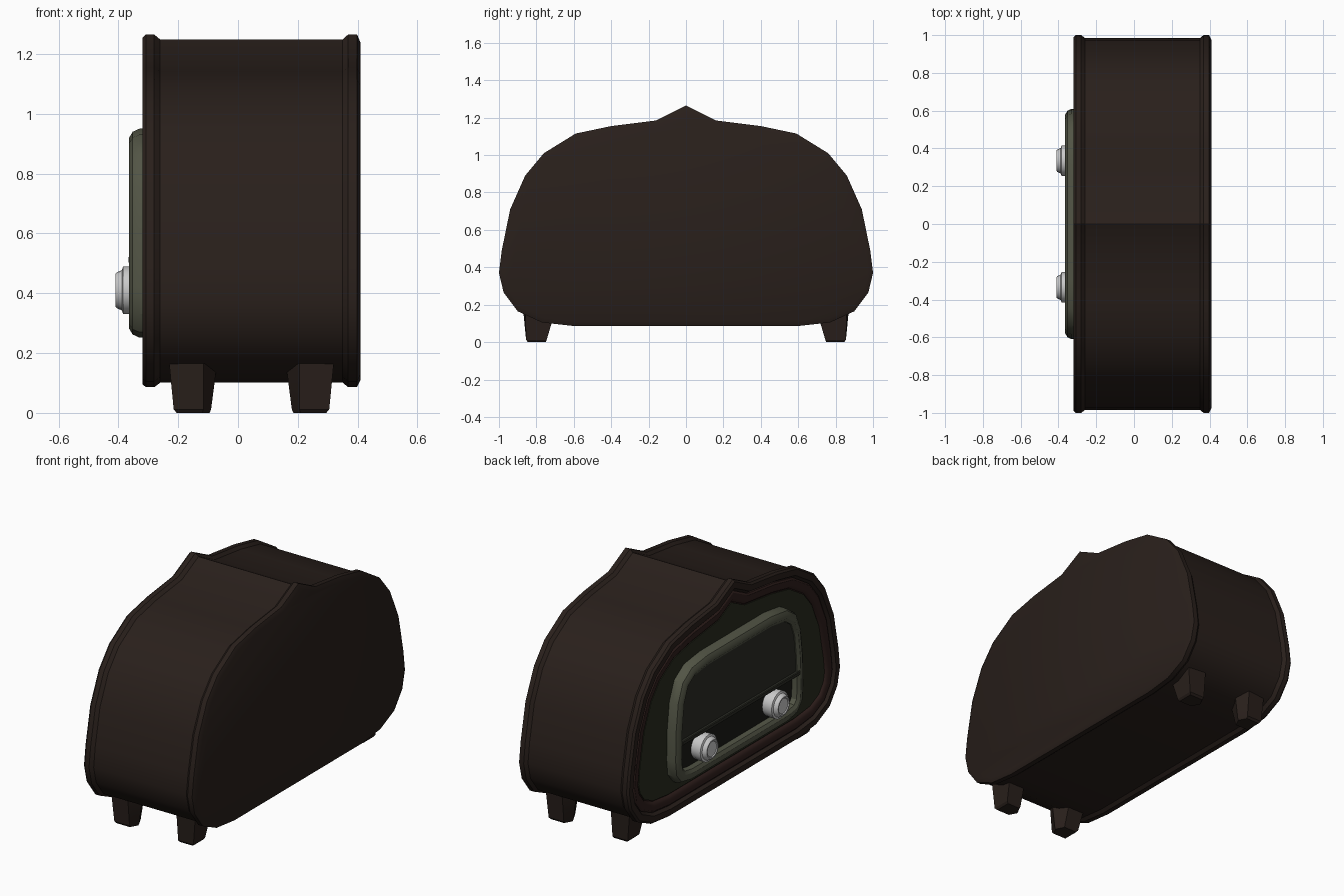
import bpy, bmesh, math
from mathutils import Vector

if "Cube" in bpy.data.objects:
    bpy.data.objects.remove(bpy.data.objects["Cube"])


def material(name, rgb):
    m = bpy.data.materials.new(name)
    m.diffuse_color = (*rgb, 1)
    m.use_nodes = True
    m.node_tree.nodes["Principled BSDF"].inputs["Base Color"].default_value = m.diffuse_color
    return m


WOOD = material("dark_wood", (0.022, 0.014, 0.011))
TRIM = material("reddish_trim", (0.030, 0.014, 0.012))
PANEL = material("green_panel", (0.022, 0.025, 0.013))
BEZEL = material("olive_bezel", (0.085, 0.09, 0.06))
DIAL = material("dial", (0.024, 0.025, 0.018))
DARK = material("dark_recess", (0.010, 0.011, 0.008))


def skin(name, rings, mat=None):
    """Join equal-length rings of points with quads and cap both ends."""
    bm = bmesh.new()
    vs = [[bm.verts.new(p) for p in r] for r in rings]
    n = len(vs[0])
    for a, b in zip(vs, vs[1:]):
        for i in range(n):
            j = (i + 1) % n
            bm.faces.new((a[i], a[j], b[j], b[i]))
    bm.faces.new(vs[0])
    bm.faces.new(vs[-1])
    bmesh.ops.recalc_face_normals(bm, faces=bm.faces)
    me = bpy.data.meshes.new(name)
    bm.to_mesh(me)
    bm.free()
    ob = bpy.data.objects.new(name, me)
    bpy.context.collection.objects.link(ob)
    if mat:
        me.materials.append(mat)
    bpy.ops.object.select_all(action='DESELECT')
    ob.select_set(True)
    bpy.context.view_layer.objects.active = ob
    bpy.ops.object.shade_smooth_by_angle(angle=math.radians(32))
    return ob


def mirrored(half):
    return half + [(-y, z) for y, z in reversed(half) if y > 0]


def inset(pts, d):
    """Offset a clockwise (y, z) outline inward by d."""
    out, n = [], len(pts)
    for i in range(n):
        p, q, r = (Vector(pts[(i + k) % n]) for k in (-1, 0, 1))
        a, b = (q - p).normalized(), (r - q).normalized()
        na, nb = Vector((a.y, -a.x)), Vector((b.y, -b.x))
        out.append(tuple(q + (na + nb) * d / (1 + na.dot(nb))))
    return out


def loft(name, outline, sections, mat=None):
    """Sections are (x, inset) pairs."""
    return skin(name, [[(x, y, z) for y, z in inset(outline, d)]
                       for x, d in sections], mat)


# Cabinet with raised rims front and back
case = mirrored([(0, 1.265), (.16, 1.185), (.40, 1.155), (.59, 1.115),
                 (.76, 1.01), (.86, .89), (.94, .71), (.985, .49), (1, .37),
                 (.975, .265), (.90, .165), (.77, .105), (.60, .086)])
loft("cabinet", case, [(-.285, .07), (-.30, .055), (-.32, .045), (-.32, .01),
                       (-.308, 0), (-.28, 0), (-.26, .015), (.35, .015),
                       (.368, 0), (.398, 0), (.41, .025)], WOOD)

# Inner trim ring and front panel
loft("trim_ring", case, [(-.27, .06), (-.305, .06), (-.312, .07),
                         (-.312, .10), (-.303, .115), (-.295, .12)], TRIM)
loft("front_panel", case, [(-.28, .125), (-.300, .125)], PANEL)

# Bezel with recessed opening
frame = mirrored([(.30, .95), (.45, .93), (.54, .87), (.585, .76),
                  (.605, .60), (.61, .42), (.60, .33), (.55, .27),
                  (.45, .252)])
loft("bezel", frame, [(-.29, 0), (-.33, 0), (-.352, .01), (-.364, .03),
                      (-.364, .05), (-.352, .068), (-.315, .072)], BEZEL)
loft("lower_recess", frame, [(-.30, .07), (-.32, .07)], DARK)

# Dial plate above the shelf
upper = [p for p in inset(frame, .07) if p[1] > .51]
right = [p for p in upper if p[0] > 0]
dial = mirrored(right + [(.538, .50)])
loft("dial_plate", dial, [(-.31, 0), (-.348, 0)], DIAL)

# Shelf between dial and knobs
shelf = mirrored([(.555, .525), (.555, .50)])
loft("shelf", shelf, [(-.31, 0), (-.362, 0), (-.366, .004)], DIAL)

# Knobs
for side, y0 in (("left", .335), ("right", -.335)):
    ring = [(y0 + .08 * math.sin(t), .41 + .08 * math.cos(t))
            for t in (math.tau * i / 20 for i in range(20))]
    loft(side + "_knob", ring, [(-.31, .005), (-.36, 0), (-.384, 0),
                                (-.388, .012), (-.405, .02), (-.41, .025),
                                (-.41, .032), (-.405, .036)])

# Tapered feet, mirrored about the cabinet centre x = 0.045
top = [(-.23, .86), (-.115, .87), (-.07, .80), (-.12, .70), (-.23, .70)]
low = [(-.205, .845), (-.12, .845), (-.095, .80), (-.12, .75), (-.205, .75)]
base = [(-.215, .855), (-.115, .855), (-.09, .80), (-.118, .745), (-.215, .745)]
for fx, xn in ((1, "front"), (-1, "back")):
    for sy, yn in ((1, "left"), (-1, "right")):
        rings = [[(.045 + fx * (x - .045), sy * y, z) for x, y in r]
                 for r, z in ((top, .165), (base, .012), (low, 0))]
        skin(f"{xn}_{yn}_foot", rings, WOOD)
